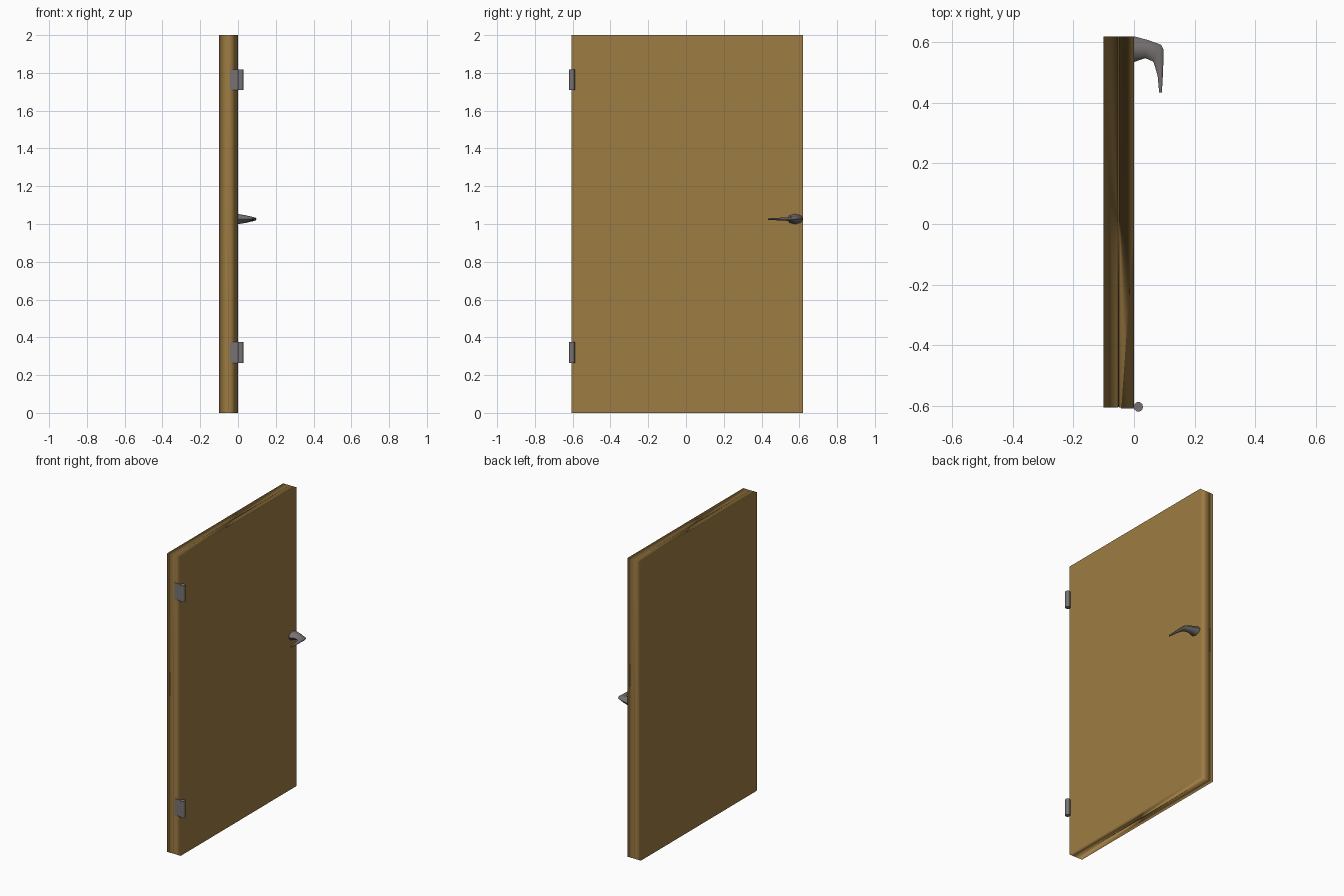
import bpy, bmesh, math
from mathutils import Vector

if "Cube" in bpy.data.objects:
    bpy.data.objects.remove(bpy.data.objects["Cube"])


def material(name, rgb):
    m = bpy.data.materials.new(name)
    m.diffuse_color = (*rgb, 1)
    m.use_nodes = True
    m.node_tree.nodes["Principled BSDF"].inputs["Base Color"].default_value = m.diffuse_color
    return m


wood = material("golden wood", (0.34, 0.20, 0.056))
metal = material("dull grey metal", (0.19, 0.17, 0.17))


def loft(name, rings, mat, smooth_angle=None):
    """Skin a row of equal-length closed rings and cap both ends."""
    bm = bmesh.new()
    rows = [[bm.verts.new(p) for p in ring] for ring in rings]
    n = len(rows[0])
    for a, b in zip(rows, rows[1:]):
        for i in range(n):
            j = (i + 1) % n
            bm.faces.new((a[i], a[j], b[j], b[i]))
    bm.faces.new(rows[0][::-1])
    bm.faces.new(rows[-1])
    bmesh.ops.recalc_face_normals(bm, faces=bm.faces[:])
    me = bpy.data.meshes.new(name)
    bm.to_mesh(me)
    bm.free()
    me.materials.append(mat)
    ob = bpy.data.objects.new(name, me)
    bpy.context.collection.objects.link(ob)
    if smooth_angle is not None:
        bpy.ops.object.select_all(action='DESELECT')
        ob.select_set(True)
        bpy.context.view_layer.objects.active = ob
        bpy.ops.object.shade_smooth_by_angle(angle=math.radians(smooth_angle))
    return ob


# Door leaf: slab with a hairline seam around the middle of its edge
Y0, Y1, H = -0.606, 0.62, 2.0


def slab_ring(x, inset):
    a, b, lo, hi = Y0 + inset, Y1 - inset, inset, H - inset
    return [(x, a, lo), (x, b, lo), (x, b, hi), (x, a, hi)]


door = loft("door_leaf", [slab_ring(x, d) for x, d in
            ((-0.10, 0), (-0.053, 0), (-0.051, 0.002), (-0.049, 0), (0, 0))], wood)
for p in door.data.polygons:
    p.use_smooth = True
wn = door.modifiers.new("broad face shading", 'WEIGHTED_NORMAL')
wn.weight = 100

# Lever handle: tapering oval sections, outer point -> inner point, half height
sections = [
    ((0.000, 0.620), (0.000, 0.535), 0.027),
    ((0.045, 0.608), (0.037, 0.548), 0.020),
    ((0.090, 0.592), (0.063, 0.537), 0.012),
    ((0.098, 0.575), (0.067, 0.527), 0.010),
    ((0.096, 0.500), (0.078, 0.490), 0.007),
    ((0.092, 0.435), (0.083, 0.435), 0.004),
]
rings = []
for outer, inner, hh in sections:
    o, i = Vector((*outer, 0)), Vector((*inner, 0))
    ring = []
    for k in range(8):
        t = math.tau * k / 8
        p = (o + i) / 2 + (o - i) / 2 * math.cos(t)
        ring.append((p.x, p.y, 1.026 + hh * math.sin(t)))
    rings.append(ring)
loft("lever_handle", rings, metal, 50)

# Hinges: round barrel plus thin leaf on the door edge
for label, zc in (("lower", 0.319), ("upper", 1.764)):
    zs = (zc - 0.055, zc + 0.055)
    loft(label + "_hinge_barrel",
         [[(0.0145 + 0.0155 * math.cos(math.tau * k / 10),
            -0.604 + 0.016 * math.sin(math.tau * k / 10), z) for k in range(10)]
          for z in zs], metal, 40)
    loft(label + "_hinge_leaf",
         [[(-0.043, -0.609, z), (0.004, -0.609, z),
           (0.004, -0.602, z), (-0.043, -0.602, z)] for z in zs], metal)
